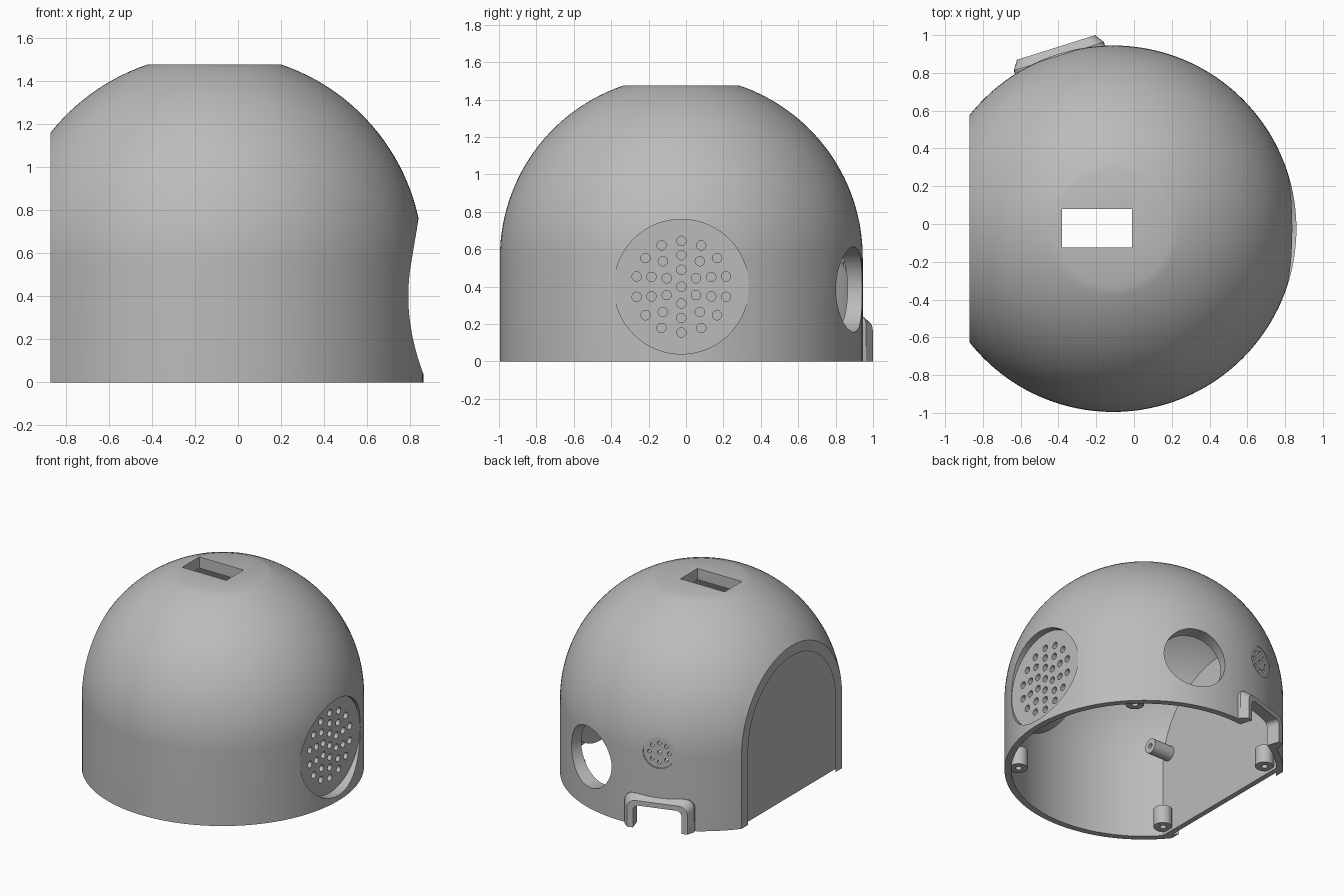
import bpy, bmesh, math
from mathutils import Vector, Matrix

if "Cube" in bpy.data.objects:
    bpy.data.objects.remove(bpy.data.objects["Cube"], do_unlink=True)

grey = bpy.data.materials.new("plain grey")
grey.use_nodes = True
colour = (0.5, 0.5, 0.5, 1)
grey.diffuse_color = colour
grey.node_tree.nodes["Principled BSDF"].inputs["Base Color"].default_value = colour

CX, CY = -0.11, -0.025       # dome axis
R, INNER = 0.97, 0.923       # outer and inner radius
SPRING, TOP = 0.556, 1.475   # dome springing height, flat crown height
FLAT_X = -0.87               # flat side of the shell


def add_object(name, bm):
    bmesh.ops.recalc_face_normals(bm, faces=bm.faces)
    mesh = bpy.data.meshes.new(name)
    bm.to_mesh(mesh)
    bm.free()
    mesh.materials.append(grey)
    obj = bpy.data.objects.new(name, mesh)
    bpy.context.collection.objects.link(obj)
    return obj


def combine(obj, tool, operation):
    """Apply a boolean and throw the tool away."""
    tool.hide_render = True
    mod = obj.modifiers.new(operation, 'BOOLEAN')
    mod.operation, mod.solver, mod.object = operation, 'EXACT', tool
    graph = bpy.context.evaluated_depsgraph_get()
    result = bpy.data.meshes.new_from_object(obj.evaluated_get(graph))
    obj.modifiers.clear()
    obj.data = result
    bpy.data.objects.remove(tool, do_unlink=True)


def frame(azimuth, z):
    """Local x sideways, y up, z outward from the dome axis."""
    a = math.radians(azimuth)
    out = Vector((math.cos(a), math.sin(a), 0))
    up = Vector((0, 0, 1))
    rot = Matrix((up.cross(out), up, out)).transposed().to_4x4()
    return Matrix.Translation((CX, CY, z)) @ rot


def rods(name, place, centres, radius, near, far, sides=24):
    """Parallel cylinders along the local z of a frame."""
    bm = bmesh.new()
    for u, v in centres:
        m = place @ Matrix.Translation((u, v, (near + far) / 2))
        bmesh.ops.create_cone(bm, cap_ends=True, segments=sides, radius1=radius,
                              radius2=radius, depth=far - near, matrix=m)
    return add_object(name, bm)


def box(name, low, high):
    low, high = Vector(low), Vector(high)
    bm = bmesh.new()
    m = Matrix.Translation((low + high) / 2) @ Matrix.Diagonal((*(high - low), 1))
    bmesh.ops.create_cube(bm, size=1, matrix=m)
    return add_object(name, bm)


def dome(name, radius, bottom, top, sides=128, steps=28):
    """Solid cylinder with a spherical top cut flat."""
    end = math.asin(min(1, (top - SPRING) / radius))
    profile = [(radius, bottom)]
    for i in range(steps + 1):
        a = end * i / steps
        profile.append((radius * math.cos(a), SPRING + radius * math.sin(a)))
    bm = bmesh.new()
    rings = []
    for r, z in profile:
        ring = []
        for i in range(sides):
            a = math.tau * i / sides
            ring.append(bm.verts.new((CX + r * math.cos(a), CY + r * math.sin(a), z)))
        rings.append(ring)
    for a, b in zip(rings, rings[1:]):
        for i in range(sides):
            j = (i + 1) % sides
            bm.faces.new((a[i], a[j], b[j], b[i]))
    bm.faces.new(rings[0])
    bm.faces.new(rings[-1])
    return add_object(name, bm)


def ring_points(rings):
    points = [(0, 0)]
    for count, radius in rings:
        for i in range(count):
            a = math.pi / 2 + math.tau * i / count
            points.append((radius * math.cos(a), radius * math.sin(a)))
    return points


def arch(name, place, sections, corner):
    """Loft of round-cornered upright shapes: (half width, height, distance)."""
    bm = bmesh.new()
    loops = []
    for w, h, d in sections:
        pts = [(-w, -0.0)]
        for side, start in ((-1, 180), (1, 90)):
            for i in range(7):
                a = math.radians(start - 15 * i)
                pts.append((side * (w - corner) + corner * math.cos(a),
                            h - corner + corner * math.sin(a)))
        pts.append((w, 0))
        loops.append([bm.verts.new(place @ Vector((x, y, d))) for x, y in pts])
    for a, b in zip(loops, loops[1:]):
        for i in range(len(a)):
            j = (i + 1) % len(a)
            bm.faces.new((a[i], a[j], b[j], b[i]))
    bm.faces.new(loops[0])
    bm.faces.new(loops[-1])
    return add_object(name, bm)


speaker = frame(0, 0.4)
port = frame(72, 0.385)
vent = frame(107.5, 0.57)
plug = frame(107.5, 0)
centre = [(0, 0)]

# Hollow shell, open below, with a thick crown
shell = dome("shell", R, 0, TOP)
combine(shell, dome("cavity", INNER, -0.1, TOP - 0.085), 'DIFFERENCE')

# Inner bosses behind the speaker and the round port
for place, radius, depth in ((speaker, 0.385, 0.84), (port, 0.265, 0.86)):
    boss = rods("boss", place, centre, radius, depth, 1.1, 96)
    combine(boss, dome("limit", 0.95, -0.1, TOP - 0.03), 'INTERSECT')
    combine(shell, boss, 'UNION')

# Flat side, crown slot, speaker recess, port, vent recess and plug notch
combine(shell, box("side_cutter", (-2, -2, -1), (FLAT_X, 2, 2)), 'DIFFERENCE')
combine(shell, box("slot_cutter", (-0.38, -0.125, 1.2), (-0.01, 0.08, 1.6)), 'DIFFERENCE')
combine(shell, rods("recess", speaker, centre, 0.36, 0.897, 1.2, 96), 'DIFFERENCE')
combine(shell, rods("port_cutter", port, centre, 0.228, 0.6, 1.2, 64), 'DIFFERENCE')
combine(shell, rods("vent_recess", vent, centre, 0.115, 0.958, 1.2, 48), 'DIFFERENCE')
notch_place = plug @ Matrix.Translation((0, -0.05, 0))
notch = [(0.175, 0.22, 0.7), (0.175, 0.22, 1.2)]
combine(shell, arch("notch", notch_place, notch, 0.04), 'DIFFERENCE')

# Speaker and vent perforations
grille = ring_points(((6, 0.09), (10, 0.168), (14, 0.245)))
combine(shell, rods("grille_holes", speaker, grille, 0.025, 0.75, 1.1, 20), 'DIFFERENCE')
vent_holes = ring_points(((8, 0.072),))
combine(shell, rods("vent_holes", vent, vent_holes, 0.014, 0.8, 1.1, 16), 'DIFFERENCE')

# Recessed panel closing the flat side
panel = box("side_panel", (FLAT_X + 0.03, -1, 0), (FLAT_X + 0.07, 1, 1.4))
combine(panel, dome("limit", 0.945, -0.1, TOP - 0.03), 'INTERSECT')

# Bevelled surround of the plug notch
surround = arch("plug_surround", plug, [(0.25, 0.24, 0.925), (0.25, 0.24, 0.957),
                                        (0.217, 0.207, 1.006)], 0.06)
combine(surround, arch("notch", notch_place, notch, 0.04), 'DIFFERENCE')

# Screw posts under the rim and pegs on the panel
upright = Matrix.Translation((CX, CY, 0))
posts = [(0.66, -0.57), (0.61, 0.63), (-0.635, 0.55), (-0.635, -0.55)]
screw_posts = rods("screw_posts", upright, posts, 0.065, 0.02, 0.16, 32)
combine(screw_posts, rods("pilot", upright, posts, 0.022, -0.1, 0.12), 'DIFFERENCE')
pegs = [(-0.55, 0), (0.55, 0)]
facing = frame(0, 0.63)
panel_pegs = rods("panel_pegs", facing, pegs, 0.055, -0.72, -0.52, 32)
combine(panel_pegs, rods("pilot", facing, pegs, 0.018, -0.62, -0.4), 'DIFFERENCE')

# Smooth curved walls, crisp edges
for obj in (shell, panel, surround, screw_posts, panel_pegs):
    bpy.ops.object.select_all(action='DESELECT')
    obj.select_set(True)
    bpy.context.view_layer.objects.active = obj
    bpy.ops.object.shade_smooth_by_angle(angle=math.radians(25))
